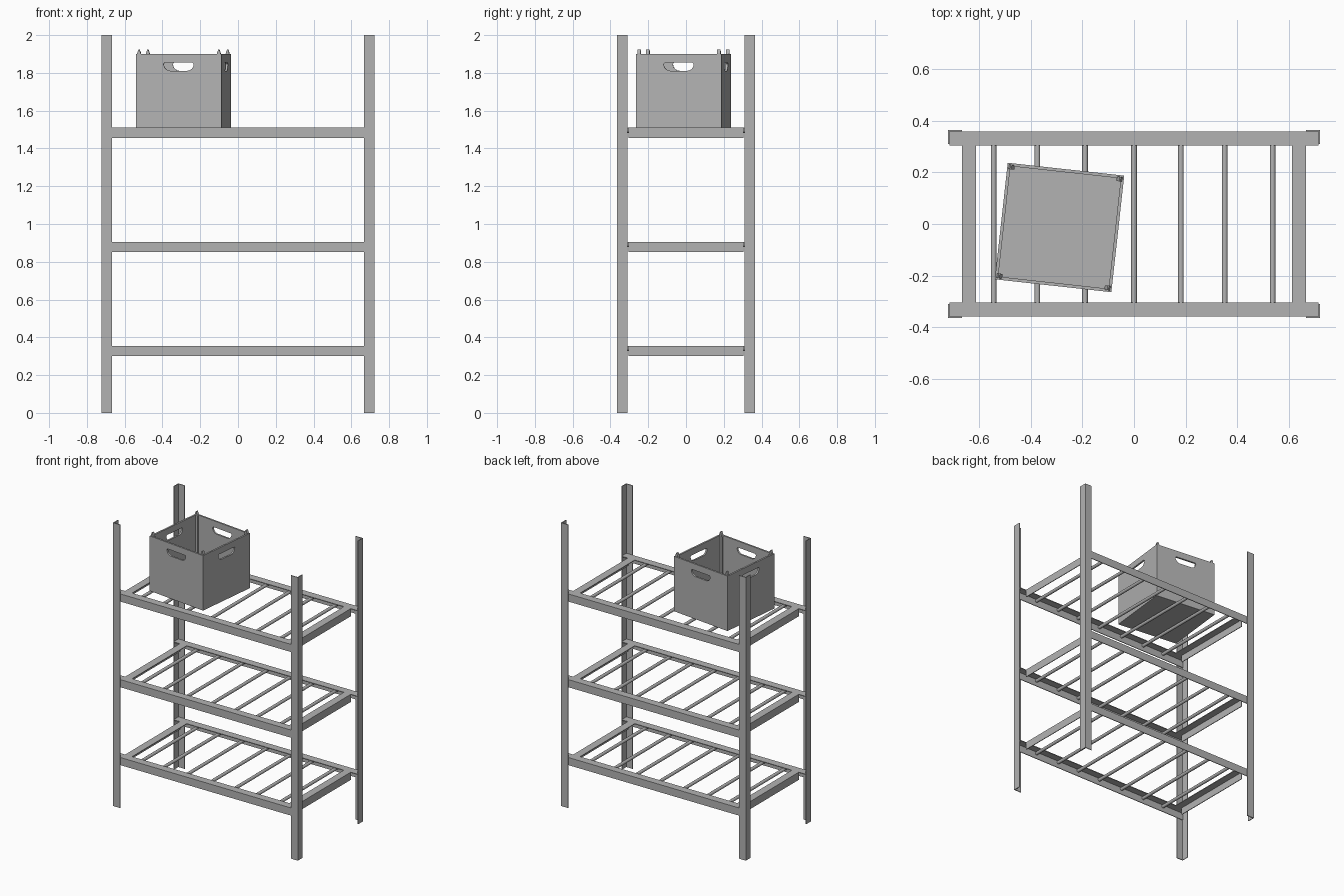
import bpy
import bmesh
from math import radians, pi, cos, sin
from mathutils import Matrix, Vector

if "Cube" in bpy.data.objects:
    bpy.data.objects.remove(bpy.data.objects["Cube"])

grey = bpy.data.materials.new("plain grey")
grey.use_nodes = True
grey.diffuse_color = (0.45, 0.45, 0.45, 1)
grey.node_tree.nodes["Principled BSDF"].inputs["Base Color"].default_value = grey.diffuse_color

X, Y, H = 0.722, 0.364, 2.0      # outer half sizes and height
FLANGE, T = 0.054, 0.005         # angle iron width and thickness


def finish(name, bm):
    bmesh.ops.recalc_face_normals(bm, faces=bm.faces)
    mesh = bpy.data.meshes.new(name)
    bm.to_mesh(mesh)
    bm.free()
    mesh.materials.append(grey)
    obj = bpy.data.objects.new(name, mesh)
    bpy.context.collection.objects.link(obj)
    return obj


def prism(name, profile, origin, u, v, along):
    """Extrude a 2D profile, laid out on axes u and v, by the vector along."""
    bm = bmesh.new()
    u, v, origin = Vector(u), Vector(v), Vector(origin)
    face = bm.faces.new([bm.verts.new(origin + u * a + v * b) for a, b in profile])
    geom = bmesh.ops.extrude_face_region(bm, geom=[face])["geom"]
    moved = [g for g in geom if isinstance(g, bmesh.types.BMVert)]
    bmesh.ops.translate(bm, verts=moved, vec=Vector(along))
    return finish(name, bm)


def box(name, lo, hi):
    w, d, h = (b - a for a, b in zip(lo, hi))
    return prism(name, [(0, 0), (w, 0), (w, d), (0, d)], lo, (1, 0, 0), (0, 1, 0), (0, 0, h))


ANGLE = [(0, 0), (FLANGE, 0), (FLANGE, T), (T, T), (T, FLANGE), (0, FLANGE)]

# Four angle iron posts, corner outwards
for sx, side in ((1, "left"), (-1, "right")):
    for sy, end in ((-1, "front"), (1, "back")):
        prism(f"{end}_{side}_post", ANGLE, (sx * X, sy * Y, 0),
              (-sx, 0, 0), (0, -sy, 0), (0, 0, H))

# Three shelves: angle iron frame with round slats under the top flange
ix, iy = X - T, Y - T
for level, top in (("bottom", 0.355), ("middle", 0.905), ("top", 1.51)):
    for s, end in ((-1, "front"), (1, "back")):
        prism(f"{level}_shelf_{end}_rail", ANGLE, (-ix, s * iy, top),
              (0, -s, 0), (0, 0, -1), (2 * ix, 0, 0))
    reach = iy - FLANGE
    for s, side in ((1, "left"), (-1, "right")):
        prism(f"{level}_shelf_{side}_rail", ANGLE, (s * (X - FLANGE), -reach, top),
              (-s, 0, 0), (0, 0, -1), (0, 2 * reach, 0))
    for i, x in enumerate((-0.545, -0.375, -0.19, 0, 0.182, 0.352, 0.538)):
        bm = bmesh.new()
        bmesh.ops.create_cone(bm, cap_ends=True, segments=16, radius1=0.011, radius2=0.011,
                              depth=2 * iy - 2 * T,
                              matrix=Matrix.Translation((x, 0, top - T - 0.011))
                              @ Matrix.Rotation(pi / 2, 4, "X"))
        slat = finish(f"{level}_shelf_slat_{i + 1}", bm)
        bpy.context.view_layer.objects.active = slat
        slat.select_set(True)
        bpy.ops.object.shade_smooth_by_angle(angle=radians(40))
        slat.select_set(False)

# Crate: open box with a D-shaped hand hole in each wall
S, DEPTH, WALL = 0.2275, 0.388, 0.012
crate = box("crate", (-S, -S, 0), (S, S, DEPTH))
hollow = box("crate_hollow", (WALL - S, WALL - S, WALL), (S - WALL, S - WALL, DEPTH + 0.1))

half, r, z_top, z_low = 0.08, 0.036, 0.343, 0.3
hole = [(half - 0.006, z_top), (half, z_top - 0.006)]
hole += [(half - r + r * cos(a), z_low + r - r * sin(a))
         for a in (i * pi / 16 for i in range(9))]
hole += [(-a, b) for a, b in reversed(hole)]
cutters = [hollow,
           prism("hole_front_back", hole, (0, -0.5, 0), (1, 0, 0), (0, 0, 1), (0, 1, 0)),
           prism("hole_sides", hole, (-0.5, 0, 0), (0, 1, 0), (0, 0, 1), (1, 0, 0))]
bpy.context.view_layer.objects.active = crate
for cutter in cutters:
    mod = crate.modifiers.new("cut", "BOOLEAN")
    mod.operation, mod.solver, mod.object = "DIFFERENCE", "EXACT", cutter
    bpy.ops.object.modifier_apply(modifier=mod.name)
    bpy.data.objects.remove(cutter)

# Inner corner strips ending in tapered stacking tabs
parts = [crate]
TAB = [(0, 0), (0.022, 0), (0.022, DEPTH - 0.012), (0.016, DEPTH + 0.008),
       (0.011, DEPTH + 0.02), (0.006, DEPTH + 0.02), (0, DEPTH)]
for sx, side in ((1, "left"), (-1, "right")):
    for sy, end in ((-1, "front"), (1, "back")):
        parts.append(prism(f"crate_{end}_{side}_tab", TAB,
                           (sx * (S - 0.006), sy * (S - 0.006), 0.005),
                           (-sx, 0, 0), (0, 0, 1), (0, -sy * 0.018, 0)))

# Set the crate on the top shelf, slightly turned
place = Matrix.Translation((-0.289, -0.0135, 1.511)) @ Matrix.Rotation(radians(-6.3), 4, "Z")
for part in parts:
    part.data.transform(place)
